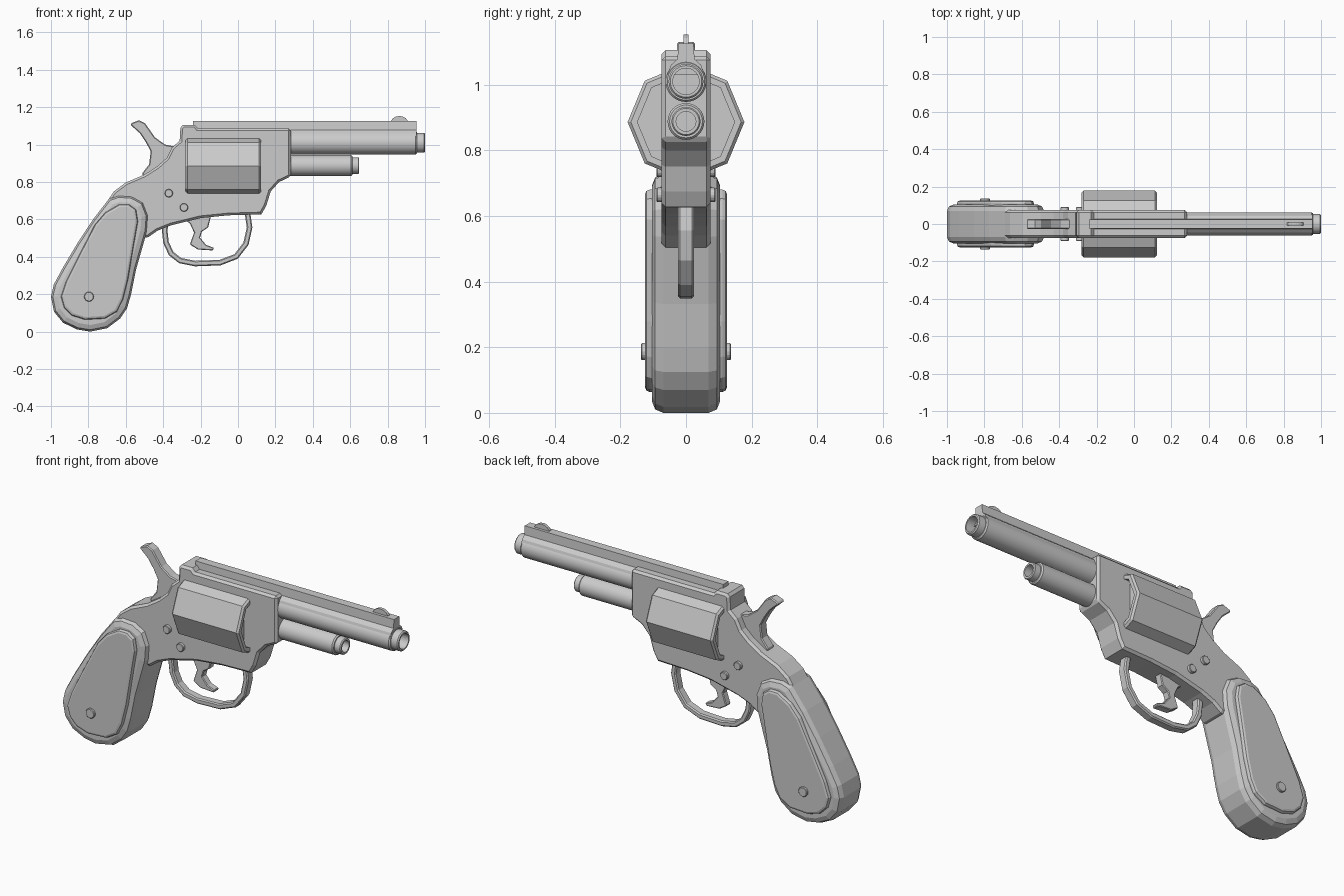
import bpy, bmesh, math


def finish(name, bm, bevel=0.0, segs=1, smooth=False):
    bmesh.ops.recalc_face_normals(bm, faces=bm.faces)
    mesh = bpy.data.meshes.new(name)
    bm.to_mesh(mesh)
    bm.free()
    ob = bpy.data.objects.new(name, mesh)
    bpy.context.collection.objects.link(ob)
    if bevel:
        mod = ob.modifiers.new("Bevel", "BEVEL")
        mod.width, mod.segments = bevel, segs
        mod.limit_method, mod.angle_limit = "ANGLE", math.radians(60)
        mod.use_clamp_overlap = False
    if smooth:
        bpy.ops.object.select_all(action="DESELECT")
        ob.select_set(True)
        bpy.context.view_layer.objects.active = ob
        bpy.ops.object.shade_smooth_by_angle(angle=math.radians(30))
    return ob


def prism(name, pts, lo, hi, axis="y", bevel=0.0, segs=1):
    """Extrude an outline: (x, z) points along y, or (y, z) points along x."""
    bm = bmesh.new()
    place = (lambda p, d: (p[0], d, p[1])) if axis == "y" else (lambda p, d: (d, p[0], p[1]))
    a = [bm.verts.new(place(p, lo)) for p in pts]
    b = [bm.verts.new(place(p, hi)) for p in pts]
    bm.faces.new(a)
    bm.faces.new(b)
    for i in range(len(pts)):
        j = (i + 1) % len(pts)
        bm.faces.new((a[i], a[j], b[j], b[i]))
    return finish(name, bm, bevel, segs)


def lathe_x(name, profile, z, sides, smooth=False):
    """Spin an (x, radius) profile around a line along x at height z."""
    bm = bmesh.new()
    rings = []
    for x, r in profile:
        rings.append([bm.verts.new((x, r * math.cos(t), z + r * math.sin(t)))
                      for t in (2 * math.pi * i / sides for i in range(sides))])
    for p, q in zip(rings, rings[1:]):
        for i in range(sides):
            j = (i + 1) % sides
            bm.faces.new((p[i], p[j], q[j], q[i]))
    bm.faces.new(rings[0])
    bm.faces.new(rings[-1])
    return finish(name, bm, smooth=smooth)


def ribbon(path, half):
    """Outline of a strip of constant thickness along an open path."""
    left, right = [], []
    for i, (x, z) in enumerate(path):
        x0, z0 = path[max(i - 1, 0)]
        x1, z1 = path[min(i + 1, len(path) - 1)]
        d = math.hypot(x1 - x0, z1 - z0)
        nx, nz = -(z1 - z0) / d * half, (x1 - x0) / d * half
        left.append((x + nx, z + nz))
        right.append((x - nx, z - nz))
    return left + right[::-1]


# Frame
frame = [(-0.295, 1.105), (-0.23, 1.105), (-0.214, 1.087), (0.283, 1.087), (0.283, 0.83),
         (0.22, 0.80), (0.175, 0.75), (0.152, 0.675), (0.125, 0.627), (-0.05, 0.622),
         (-0.20, 0.607), (-0.36, 0.568), (-0.43, 0.54), (-0.48, 0.505), (-0.55, 0.50),
         (-0.65, 0.60), (-0.69, 0.71), (-0.663, 0.75), (-0.60, 0.797), (-0.50, 0.84),
         (-0.43, 0.885), (-0.38, 0.93), (-0.353, 0.985), (-0.312, 1.02), (-0.308, 1.09)]
prism("frame", frame, -0.074, 0.074, bevel=0.012)

# Eight-sided cylinder with recessed ends
lathe_x("cylinder", [(-0.245, 0.05), (-0.245, 0.148), (-0.28, 0.148), (-0.28, 0.168),
                     (-0.27, 0.178), (0.113, 0.178), (0.123, 0.168), (0.123, 0.148),
                     (0.088, 0.148), (0.088, 0.05)], 0.886, 8)

# Barrel and ejector tube, both hollow at the tip
lathe_x("barrel", [(0.2, 0.0625), (0.95, 0.0625), (0.957, 0.057), (0.957, 0.053), (0.994, 0.053),
                   (1.0, 0.048), (1.0, 0.04), (0.9, 0.04)], 1.01, 32, True)
lathe_x("ejector_tube", [(0.2, 0.056), (0.604, 0.056), (0.611, 0.050), (0.611, 0.044),
                         (0.643, 0.044), (0.648, 0.040), (0.648, 0.030), (0.56, 0.030)],
        0.888, 32, True)

# Top rib and front sight
half_rib = [(0.056, 1.03), (0.046, 1.06), (0.026, 1.078), (0.023, 1.125)]
prism("top_rib", half_rib + [(-y, z) for y, z in half_rib[::-1]], -0.24, 0.955, axis="x")
sight = [(0.863 + 0.047 * math.cos(math.pi * i / 8), 1.115 + 0.038 * math.sin(math.pi * i / 8))
         for i in range(9)]
prism("front_sight", sight, -0.008, 0.008)

# Hammer
hammer = [(-0.572, 1.114), (-0.53, 1.13), (-0.497, 1.114), (-0.444, 1.039), (-0.39, 1.0),
          (-0.34, 0.99), (-0.34, 0.85), (-0.50, 0.82), (-0.513, 0.846), (-0.475, 0.894),
          (-0.467, 0.964), (-0.492, 1.012), (-0.524, 1.06), (-0.572, 1.103)]
prism("hammer", hammer, -0.027, 0.027, bevel=0.005)

# Trigger and guard
trigger = [(-0.305, 0.61), (-0.257, 0.578), (-0.235, 0.53), (-0.257, 0.466), (-0.214, 0.439),
           (-0.134, 0.434), (-0.128, 0.448), (-0.171, 0.464), (-0.203, 0.503), (-0.193, 0.535),
           (-0.16, 0.557), (-0.144, 0.62)]
prism("trigger", trigger, -0.02, 0.02, bevel=0.004)
guard = [(-0.385, 0.60), (-0.392, 0.54), (-0.385, 0.477), (-0.358, 0.418), (-0.31, 0.38),
         (-0.23, 0.364), (-0.096, 0.369), (-0.01, 0.402), (0.043, 0.471), (0.062, 0.557),
         (0.05, 0.64)]
prism("trigger_guard", ribbon(guard, 0.015), -0.024, 0.024, bevel=0.006)

# Grip body with rounded edges
grip = [(-0.64, 0.728), (-0.69, 0.71), (-0.775, 0.60), (-0.856, 0.477), (-0.936, 0.343),
        (-0.985, 0.252), (-1.0, 0.187), (-0.984, 0.107), (-0.936, 0.048), (-0.861, 0.012),
        (-0.79, 0.0), (-0.70, 0.018), (-0.63, 0.07), (-0.593, 0.125), (-0.572, 0.198),
        (-0.545, 0.332), (-0.487, 0.536), (-0.481, 0.62), (-0.508, 0.69), (-0.567, 0.723)]
prism("grip", grip, -0.104, 0.104, bevel=0.035, segs=2)

# Raised grip panels on both sides
panel = [(-0.636, 0.68), (-0.71, 0.637), (-0.765, 0.573), (-0.845, 0.418), (-0.92, 0.268),
         (-0.947, 0.187), (-0.93, 0.128), (-0.888, 0.086), (-0.818, 0.064), (-0.711, 0.07),
         (-0.647, 0.107), (-0.615, 0.171), (-0.588, 0.278), (-0.561, 0.439), (-0.535, 0.589),
         (-0.545, 0.653), (-0.583, 0.68)]
prism("grip_panels", panel, -0.125, 0.125, bevel=0.014, segs=2)

# Pins running through the frame and grip
for name, x, z, r, half in (("upper_frame_pin", -0.37, 0.74, 0.022, 0.09),
                            ("lower_frame_pin", -0.289, 0.664, 0.022, 0.09),
                            ("grip_pin", -0.797, 0.187, 0.026, 0.137)):
    circle = [(x + r * math.cos(math.pi * i / 8), z + r * math.sin(math.pi * i / 8))
              for i in range(16)]
    prism(name, circle, -half, half, bevel=0.003)
